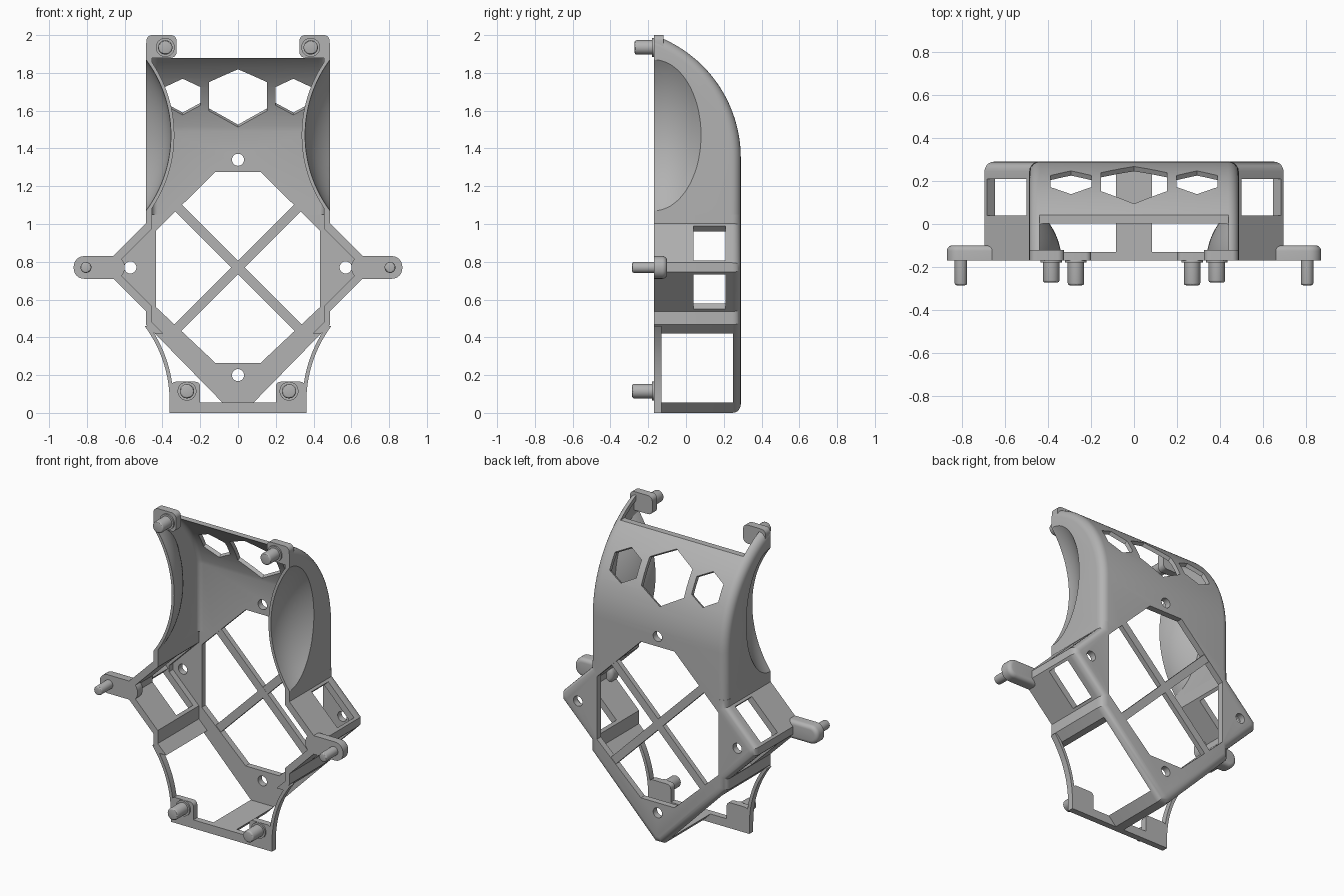
import bpy, bmesh
from math import radians, cos, sin, acos, sqrt, pi
from mathutils import Matrix, Vector

if "Cube" in bpy.data.objects:
    bpy.data.objects.remove(bpy.data.objects["Cube"], do_unlink=True)

grey = bpy.data.materials.new("plain grey")
grey.use_nodes = True
grey.diffuse_color = (0.45, 0.45, 0.45, 1)
grey.node_tree.nodes["Principled BSDF"].inputs["Base Color"].default_value = (0.45, 0.45, 0.45, 1)

FRONT, BACK, INNER = -0.17, 0.29, 0.25   # depth planes of the housing
MID = 0.77                               # height of the diamond centre
SEAM = 1.05                              # where hood and base meet


def finish(name, bm):
    bmesh.ops.recalc_face_normals(bm, faces=bm.faces[:])
    me = bpy.data.meshes.new(name)
    bm.to_mesh(me)
    bm.free()
    me.materials.append(grey)
    ob = bpy.data.objects.new(name, me)
    bpy.context.collection.objects.link(ob)
    return ob


def prism(name, pts, y0, y1, back_round=0, all_round=0, skip_z=None):
    """Extrude an x-z outline along y, optionally rounding its rim."""
    bm = bmesh.new()
    face = bm.faces.new([bm.verts.new((x, y0, z)) for x, z in pts])
    ext = bmesh.ops.extrude_face_region(bm, geom=[face])["geom"]
    for v in ext:
        if isinstance(v, bmesh.types.BMVert):
            v.co.y = y1
    bmesh.ops.recalc_face_normals(bm, faces=bm.faces[:])
    flat = lambda e, y: all(abs(v.co.y - y) < 1e-5 for v in e.verts)
    rim = [e for e in bm.edges if flat(e, y1) or (all_round and flat(e, y0))]
    if skip_z:
        rim = [e for e in rim if not all(abs(v.co.z - skip_z) < 1e-5 for v in e.verts)]
    r = back_round or all_round
    if r:
        bmesh.ops.bevel(bm, geom=rim, offset=r, segments=5, profile=0.5,
                        affect='EDGES', clamp_overlap=False)
    return finish(name, bm)


def mirror_pts(half):
    return half + [(-x, z) for x, z in reversed(half)]


def rounded(x0, x1, z0, z1, r, n=6):
    pts = []
    for i, (cx, cz) in enumerate([(x1 - r, z1 - r), (x0 + r, z1 - r), (x0 + r, z0 + r), (x1 - r, z0 + r)]):
        for k in range(n + 1):
            a = pi / 2 * (i + k / n)
            pts.append((cx + r * cos(a), cz + r * sin(a)))
    return pts


def box(name, x0, x1, y0, y1, z0, z1):
    return prism(name, [(x0, z0), (x1, z0), (x1, z1), (x0, z1)], y0, y1)


def turned_box(name, centre, size, angle):
    bm = bmesh.new()
    m = Matrix.Translation(centre) @ Matrix.Rotation(angle, 4, 'Y') @ Matrix.Diagonal((*size, 1))
    bmesh.ops.create_cube(bm, size=1, matrix=m)
    return finish(name, bm)


def cylinder(name, centre, radius, depth, sides=32, tilt=90, tip=None):
    bm = bmesh.new()
    m = Matrix.Translation(centre) @ Matrix.Rotation(radians(tilt), 4, 'X')
    bmesh.ops.create_cone(bm, cap_ends=True, segments=sides, radius1=radius,
                          radius2=radius, depth=depth, matrix=m)
    if tip:
        rim = [e for e in bm.edges if all(v.co.y < centre[1] for v in e.verts)]
        bmesh.ops.bevel(bm, geom=rim, offset=tip, segments=3, profile=0.5, affect='EDGES')
    return finish(name, bm)


def hood_solid(name, half, r, radius, y0, y1, z0):
    """Curved hood profile lofted across x, with rounded shoulders."""
    cy, cz, n = -0.40, 1.35, 28
    left = [(-half + r * (1 - cos(t)), r * (1 - sin(t))) for t in [pi / 2 * k / 6 for k in range(7)]]
    rows = left + [(-x, d) for x, d in reversed(left)]
    bm = bmesh.new()
    loops = []
    for x, d in rows:
        R = radius - d
        a0 = acos(min(1, (y1 - d - cy) / R))
        a1 = acos((y0 - cy) / R)
        prof = [(y0, z0), (y1 - d, z0)]
        prof += [(cy + R * cos(a0 + (a1 - a0) * k / n), cz + R * sin(a0 + (a1 - a0) * k / n))
                 for k in range(n + 1)]
        loops.append([bm.verts.new((x, y, z)) for y, z in prof])
    for a, b in zip(loops, loops[1:]):
        for i in range(len(a)):
            j = (i + 1) % len(a)
            bm.faces.new((a[i], a[j], b[j], b[i]))
    bm.faces.new(loops[0])
    bm.faces.new(loops[-1])
    return finish(name, bm)


def scoop(side, grow):
    bm = bmesh.new()
    size = (0.672 + grow, 0.42 + grow, 0.672 + grow)
    m = (Matrix.Translation((side * 1.027, FRONT, 1.47)) @ Matrix.Diagonal((*size, 1)))
    bmesh.ops.create_uvsphere(bm, u_segments=96, v_segments=64, radius=1, matrix=m)
    return finish("scoop_cutter", bm)


def cut(ob, cutters):
    """Subtract each cutter and bake the result."""
    for c in cutters:
        mod = ob.modifiers.new("cut", 'BOOLEAN')
        mod.operation, mod.solver, mod.object = 'DIFFERENCE', 'EXACT', c
        c.hide_render = True
        dg = bpy.context.evaluated_depsgraph_get()
        me = bpy.data.meshes.new_from_object(ob.evaluated_get(dg))
        ob.modifiers.clear()
        ob.data = me


# Cutters shared by hood and base
opening = prism("opening_cutter", mirror_pts([(0.12, 1.275), (0.434, 0.965), (0.434, 0.56), (0.12, 0.265)]), 0.2, 0.4)
screws = [cylinder("screw_cutter", (x, 0.27, z), 0.032, 0.2)
          for x, z in [(0, 1.34), (0, 0.2), (-0.57, MID), (0.57, MID)]]

# Hood: curved shell with scooped sides and hexagon vents
hood = hood_solid("hood", 0.487, 0.05, 0.69, FRONT, BACK, SEAM)
hollow = hood_solid("hollow_cutter", 0.455, 0.03, 0.665, -0.3, INNER, 0.9)
scoops = [scoop(s, 0) for s in (-1, 1)]
big_scoops = [scoop(s, 0.018) for s in (-1, 1)]
cut(hollow, big_scoops)
vents = [cylinder("vent_cutter", (x, 0.2, 1.69), r, 0.3, 6, -60)
         for x, r in [(0, 0.176), (-0.293, 0.11), (0.293, 0.11)]]
top_gap = box("gap_cutter", -0.44, 0.44, -0.5, 0.5, 1.88, 2.2)
cut(hood, scoops + [hollow, opening, screws[0], top_gap] + vents)

# Base: diamond housing with a pointed lower end
outline = [(0.487, SEAM), (0.487, 1.003), (0.695, 0.795), (0.695, 0.745), (0.487, 0.537), (0.487, 0.467), (0.03, 0)]
inside = [(0.455, 1.3), (0.455, 0.975), (0.64, 0.79), (0.64, 0.75), (0.455, 0.565), (0.455, 0.48), (0.03, 0.055)]
base = prism("base", mirror_pts(outline), FRONT, BACK, back_round=0.045, skip_z=SEAM)
base_hollow = prism("base_hollow_cutter", mirror_pts(inside), -0.4, INNER)
side_gap = box("side_gap_cutter", -1, 1, -0.5, INNER, 0.055, 0.42)
windows = [turned_box("window_cutter", (sx * 0.59, 0.125, MID + sz * 0.1275), (0.26, 0.17, 0.2), sx * sz * radians(45))
           for sx in (-1, 1) for sz in (-1, 1)]
cut(base, [base_hollow, side_gap, opening] + screws[1:] + windows)

for c in scoops + big_scoops + vents + screws + windows + [hollow, base_hollow, side_gap, opening, top_gap]:
    bpy.data.objects.remove(c, do_unlink=True)

parts = [hood, base]

# Crossed struts over the rear opening
for i, a in enumerate((45, -45)):
    parts.append(turned_box(f"strut_{i + 1}", (0, 0.27, MID), (0.93, 0.034 - i * 0.002, 0.05), radians(a)))

# Lower front frame
parts.append(box("lower_bar", -0.362, 0.362, FRONT, -0.13, 0, 0.055))


def arc(radius):
    heights = [0.46 - 0.4 * k / 16 for k in range(17)]
    return [(1.032 - sqrt(radius ** 2 - (z - 0.06) ** 2), z) for z in heights] + [(1.032 - radius, 0)]


for s, side in ((1, "left"), (-1, "right")):
    flip = lambda pts: [(s * x, z) for x, z in pts]
    strip = arc(0.67) + arc(0.69)[::-1]
    parts.append(prism(f"{side}_frame_arc", flip(strip), FRONT, -0.13))
    # Mounting tabs and ears
    parts.append(prism(f"{side}_upper_tab", flip(rounded(0.325, 0.485, 1.88, 2.0, 0.03)), FRONT, -0.12))
    parts.append(prism(f"{side}_lower_tab", flip(rounded(0.2, 0.355, 0.03, 0.165, 0.025)), FRONT, -0.13))
    parts.append(prism(f"{side}_ear", flip(rounded(0.6, 0.87, 0.71, 0.83, 0.055)), FRONT, -0.10, back_round=0.025))
    # Pegs
    for kind, x, z, r, end in [("upper", 0.385, 1.935, 0.038, -0.272), ("ear", 0.805, MID, 0.029, -0.285),
                               ("lower", 0.27, 0.115, 0.038, -0.285)]:
        y0 = -0.14
        parts.append(cylinder(f"{side}_{kind}_peg", (s * x, (y0 + end) / 2, z), r, y0 - end, tip=0.01))
        if kind != "ear":
            parts.append(cylinder(f"{side}_{kind}_collar", (s * x, -0.165, z), 0.05, 0.03))

# Smooth shading with sharp edges kept
bpy.ops.object.select_all(action='DESELECT')
for ob in parts:
    ob.select_set(True)
bpy.context.view_layer.objects.active = hood
bpy.ops.object.shade_smooth_by_angle(angle=radians(30))
